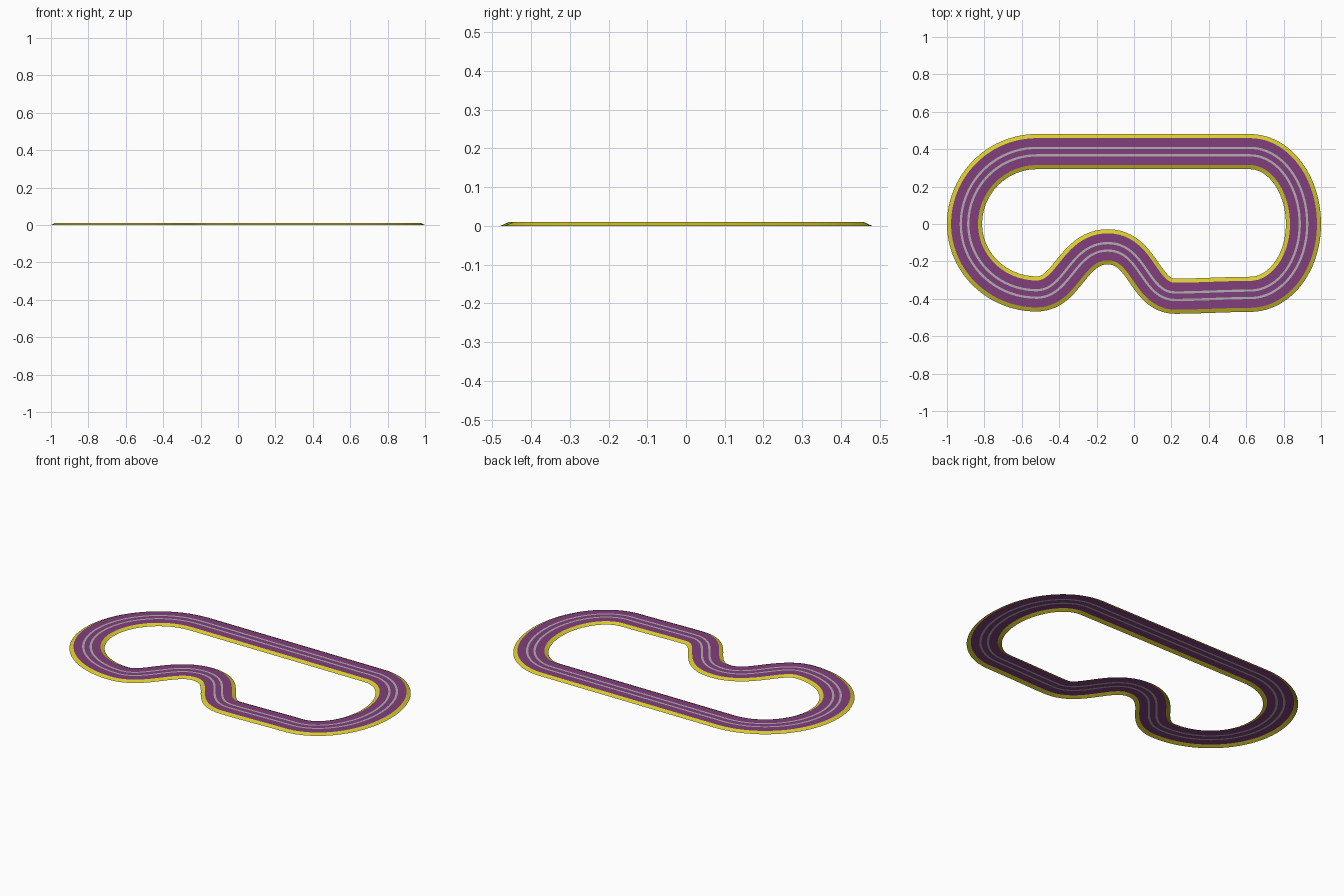
import bpy, bmesh
from mathutils import Vector
from mathutils.geometry import interpolate_bezier

if "Cube" in bpy.data.objects:
    bpy.data.objects.remove(bpy.data.objects["Cube"])

# Centreline knots, clockwise: point, travel direction, handle in, handle out
KNOTS = [
    ((-0.52, 0.387), (1, 0), 0.213, 0.3),
    ((0.62, 0.387), (1, 0), 0.3, 0.158),
    ((0.906, 0.0), (0, -1), 0.213, 0.21),
    ((0.62, -0.376), (-1, 0), 0.158, 0.12),
    ((0.22, -0.386), (-1, 0), 0.12, 0.165),
    ((-0.14, -0.122), (-1, 0), 0.19, 0.19),
    ((-0.52, -0.374), (-1, 0), 0.165, 0.213),
    ((-0.906, 0.0), (0, 1), 0.207, 0.213),
]
STEPS = 24


def centreline():
    pts = []
    for i, (p, d, _, out) in enumerate(KNOTS):
        q, e, inn, _ = KNOTS[(i + 1) % len(KNOTS)]
        p, d, q, e = Vector(p), Vector(d), Vector(q), Vector(e)
        seg = interpolate_bezier(p, p + d * out, q - e * inn, q, STEPS + 1)
        pts += [Vector((v[0], v[1])) for v in seg[:-1]]
    return pts


PATH = centreline()


def material(name, color):
    m = bpy.data.materials.new(name)
    m.diffuse_color = (*color, 1)
    m.use_nodes = True
    m.node_tree.nodes["Principled BSDF"].inputs["Base Color"].default_value = m.diffuse_color
    return m


def strips(name, profiles, mat):
    """Sweep flat strips, each given as two (offset, height) edges, round the loop."""
    bm = bmesh.new()
    n = len(PATH)
    for profile in profiles:
        rows = []
        for i, p in enumerate(PATH):
            t = (PATH[(i + 1) % n] - PATH[i - 1]).normalized()
            left = Vector((-t.y, t.x))
            rows.append([bm.verts.new((*(p + left * o), z)) for o, z in profile])
        for i in range(n):
            a, b = rows[i], rows[(i + 1) % n]
            bm.faces.new((a[0], b[0], b[1], a[1]))
    bm.normal_update()
    for f in bm.faces:
        f.smooth = True
        if f.normal.z < 0:
            f.normal_flip()
    me = bpy.data.meshes.new(name)
    bm.to_mesh(me)
    bm.free()
    me.materials.append(mat)
    ob = bpy.data.objects.new(name, me)
    bpy.context.collection.objects.link(ob)
    return ob


H = 0.01                       # road height
EDGE, ROAD = 0.094, 0.072      # half widths: total and road
L0, L1 = 0.014, 0.026          # lane line inner and outer offsets

purple = material("road_purple", (0.22, 0.05, 0.20))
yellow = material("curb_yellow", (0.70, 0.60, 0.03))
grey = material("line_grey", (0.45, 0.42, 0.45))

# Road bands between the lane lines
strips("road_surface", [((-ROAD, H), (-L1, H)), ((-L0, H), (L0, H)), ((L1, H), (ROAD, H))], purple)
# Twin lane lines set flush in the road
strips("lane_lines", [((s * L0, H), (s * L1, H)) for s in (-1, 1)], grey)
# Sloped curbs down to the ground
strips("curbs", [((s * EDGE, 0), (s * ROAD, H)) for s in (-1, 1)], yellow)
